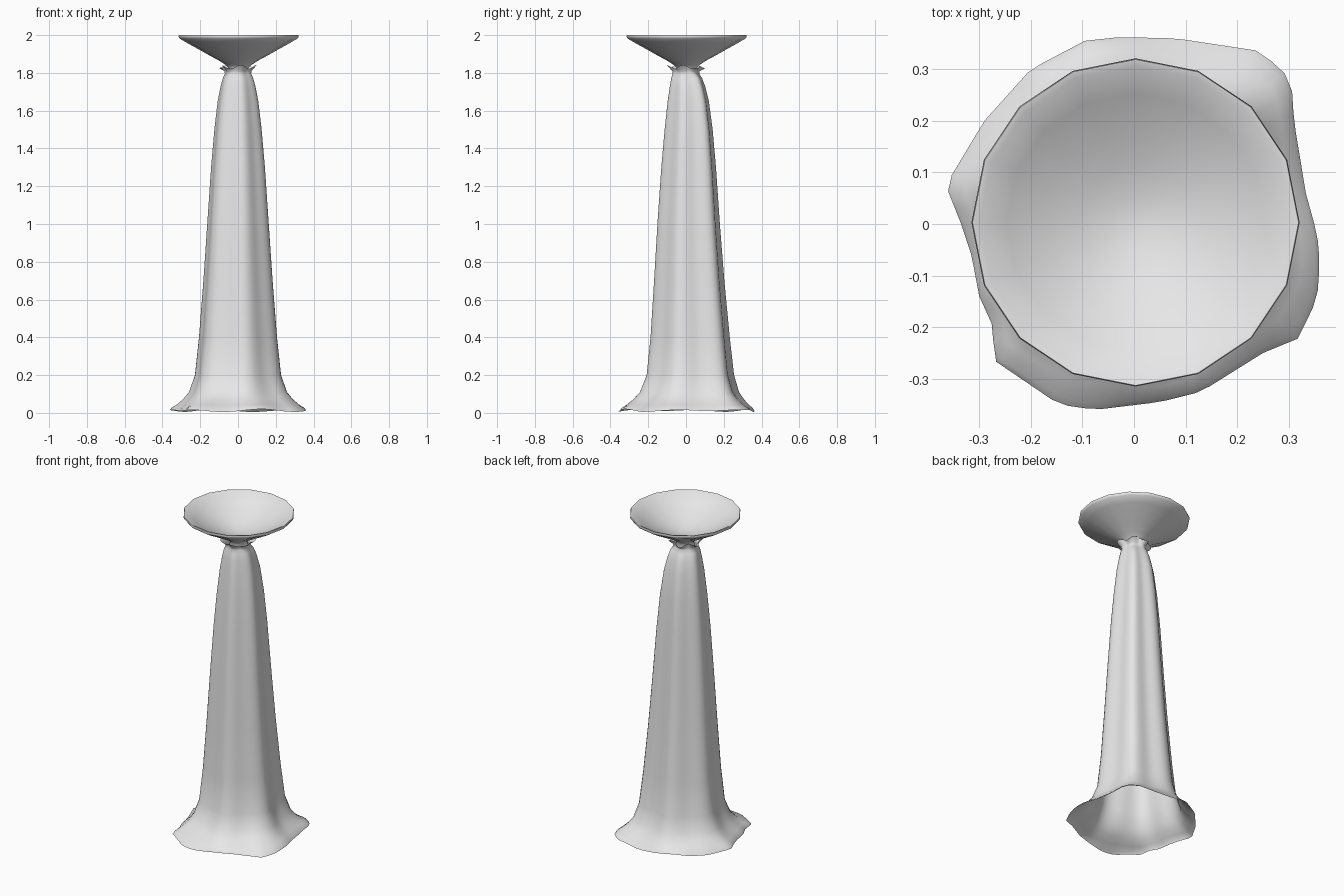
import bpy, math

if "Cube" in bpy.data.objects:
    bpy.data.objects.remove(bpy.data.objects["Cube"])

cloth_mat = bpy.data.materials.new("pale grey cloth")
cloth_mat.diffuse_color = (0.8, 0.8, 0.8, 1)
cloth_mat.use_nodes = True
cloth_mat.node_tree.nodes["Principled BSDF"].inputs["Base Color"].default_value = cloth_mat.diffuse_color


def loft(name, rings, closed_end=False, angle=60):
    """Skin a list of equal-length rings of points."""
    n = len(rings[0])
    verts = [p for r in rings for p in r]
    faces = [(k * n + i, k * n + (i + 1) % n, (k + 1) * n + (i + 1) % n, (k + 1) * n + i)
             for k in range(len(rings) - 1) for i in range(n)]
    if closed_end:
        verts.append((0.003, 0.003, closed_end))
        b = (len(rings) - 1) * n
        faces += [(b + i, b + (i + 1) % n, len(verts) - 1) for i in range(n)]
    me = bpy.data.meshes.new(name)
    me.from_pydata(verts, [], faces)
    me.materials.append(cloth_mat)
    ob = bpy.data.objects.new(name, me)
    bpy.context.collection.objects.link(ob)
    bpy.ops.object.select_all(action='DESELECT')
    ob.select_set(True)
    bpy.context.view_layer.objects.active = ob
    bpy.ops.object.shade_smooth_by_angle(angle=math.radians(angle))
    return ob


# Hem outline seen from above
hem = [(.305, .28), (.31, .2), (.333, .06), (.355, -.02), (.36, -.075), (.355, -.145),
       (.318, -.222), (.25, -.25), (.13, -.325), (.05, -.345), (-.075, -.36), (-.145, -.35),
       (-.27, -.265), (-.275, -.195), (-.3, -.14), (-.315, -.06), (-.335, 0), (-.365, .075),
       (-.29, .2), (-.2, .3), (-.095, .355), (-.03, .362), (.08, .36), (.245, .335)]


def hem_radius(a):
    """Where a ray at angle a crosses the hem outline."""
    c, s = math.cos(a), math.sin(a)
    for i, (x1, y1) in enumerate(hem):
        x2, y2 = hem[(i + 1) % len(hem)]
        dx, dy = x2 - x1, y2 - y1
        den = c * dy - s * dx
        if abs(den) < 1e-9:
            continue
        r = (x1 * dy - y1 * dx) / den
        t = (x1 * s - y1 * c) / den
        if r > 0 and -1e-6 <= t <= 1 + 1e-6:
            return r
    return 0.35


# Draped cloth: (height, mean radius, fold depth, hem influence, y shift)
profile = [(.012, .35, .05, 1, 0), (.024, .30, .05, .85, 0), (.042, .28, .05, .55, .006),
           (.07, .262, .05, .28, .012), (.11, .244, .05, .1, .018), (.2, .224, .05, 0, .023),
           (.4, .203, .05, 0, .022), (.7, .180, .05, 0, .017), (1.0, .160, .05, 0, .014),
           (1.3, .140, .05, 0, .014), (1.5, .123, .05, 0, .014), (1.65, .106, .045, 0, .012),
           (1.73, .091, .04, 0, .008), (1.775, .079, .035, 0, .003), (1.795, .069, .03, 0, 0),
           (1.81, .070, .06, 0, 0), (1.832, .09, .13, 0, 0)]
N = 72
rings = []
for z, r0, depth, h, shift in profile:
    ring = []
    for i in range(N):
        a = 2 * math.pi * i / N
        fold = math.cos(6 * (a - math.radians(42)))
        # one fold at the back right stands out more than the others
        big = math.exp(-((a - math.radians(45)) / 0.28) ** 2) * depth * 2
        body = r0 * (1 + depth * fold + (big if z < 1.78 else 0))
        r = body * (1 - h) + hem_radius(a) * h
        zz = z
        if h > 0.8:      # rippled hem
            zz += .005 * math.cos(6 * a + 1.0) + .003 * math.sin(4 * a)
        if z > 1.82:     # rippled collar edge
            zz += .009 * math.cos(5 * a + .8)
        ring.append((r * math.cos(a), r * math.sin(a) + shift, zz))
    rings.append(ring)
loft("draped_cloth", rings, angle=75)

# Flared dished top: outside up, over the rim, then down the inside
dish = [(.055, 1.79), (.05, 1.825), (.065, 1.84), (.1, 1.863), (.15, 1.89), (.21, 1.924),
        (.27, 1.957), (.312, 1.982), (.318, 1.992), (.316, 2.0), (.303, 1.997),
        (.25, 1.962), (.18, 1.924), (.11, 1.893), (.05, 1.875)]
S = 16
loft("dished_top",
     [[(r * math.cos(2 * math.pi * i / S) + .003, r * math.sin(2 * math.pi * i / S) + .003, z)
       for i in range(S)] for r, z in dish], closed_end=1.87, angle=80)
